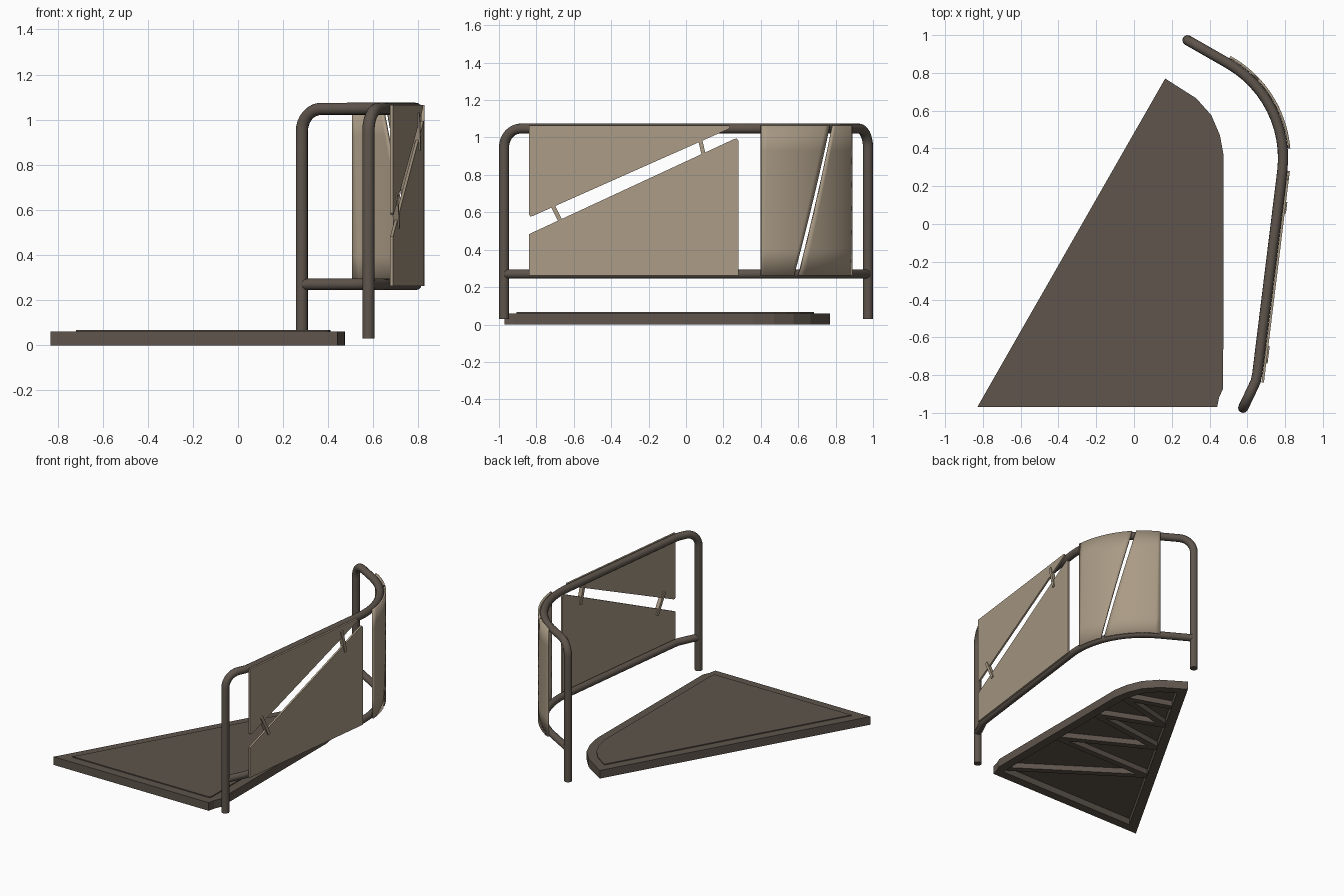
import bpy, bmesh, math
from mathutils import Vector

if "Cube" in bpy.data.objects:
    bpy.data.objects.remove(bpy.data.objects["Cube"])


def material(name, rgb):
    m = bpy.data.materials.new(name)
    m.diffuse_color = (*rgb, 1)
    m.use_nodes = True
    m.node_tree.nodes["Principled BSDF"].inputs["Base Color"].default_value = m.diffuse_color
    return m


FRAME = material("dark brown metal", (0.112, 0.090, 0.072))
PANEL = material("tan panel", (0.40, 0.325, 0.235))


def finish(bm, name, mat):
    bmesh.ops.recalc_face_normals(bm, faces=bm.faces)
    me = bpy.data.meshes.new(name)
    bm.to_mesh(me)
    bm.free()
    ob = bpy.data.objects.new(name, me)
    bpy.context.collection.objects.link(ob)
    me.materials.append(mat)
    return ob


def smooth(ob):
    bpy.ops.object.select_all(action='DESELECT')
    ob.select_set(True)
    bpy.context.view_layer.objects.active = ob
    bpy.ops.object.shade_smooth_by_angle(angle=math.radians(40))


def prism(name, low, high, mat):
    """Solid between two matching loops of 3D points."""
    bm = bmesh.new()
    a = [bm.verts.new(p) for p in low]
    b = [bm.verts.new(p) for p in high]
    bm.faces.new(a)
    bm.faces.new(b)
    n = len(a)
    for i in range(n):
        j = (i + 1) % n
        bm.faces.new((a[i], a[j], b[j], b[i]))
    return finish(bm, name, mat)


def slab(name, pts, z0, z1, mat):
    return prism(name, [(x, y, z0) for x, y in pts], [(x, y, z1) for x, y in pts], mat)


# Platform: rim ring with a raised deck plate inside it
outer = [(-.83, -.97), (.44, -.97), (.45, -.92), (.472, -.87), (.475, .36),
         (.455, .47), (.41, .575), (.33, .665), (.165, .77)]
inner = [(-.718, -.905), (.40, -.905), (.405, -.89), (.407, -.86), (.41, .37),
         (.39, .46), (.355, .54), (.295, .61), (.19, .685)]
bm = bmesh.new()
loops = [[bm.verts.new((x, y, z)) for x, y in pts]
         for pts, z in ((outer, 0), (outer, .06), (inner, .06), (inner, 0))]
for k in range(4):
    a, b = loops[k], loops[(k + 1) % 4]
    for i in range(len(a)):
        j = (i + 1) % len(a)
        bm.faces.new((a[i], a[j], b[j], b[i]))
finish(bm, "platform_rim", FRAME)
slab("platform_deck", inner, .048, .067, FRAME)

# Zigzag ribs under the deck
h0, h1 = Vector((-.718, -.905)), Vector((.19, .685))
zig = [Vector((.40, -.87)), h0.lerp(h1, .36), Vector((.41, -.33)), h0.lerp(h1, .57),
       Vector((.41, .08)), h0.lerp(h1, .74), Vector((.405, .38)), h0.lerp(h1, .88)]
for i in range(len(zig) - 1):
    p, q = zig[i], zig[i + 1]
    d = (q - p).normalized()
    s = Vector((-d.y, d.x)) * .022
    slab("platform_rib_%d" % (i + 1), [p + s, p - s, q - s, q + s], .008, .05, FRAME)

# Plan path shared by both rails: kink, straight run, arc, straight end
R, CX, CY = .577, .212, .349
A0, A1 = math.radians(-6.8), math.radians(60)
start, end = Vector((.578, -.973)), Vector((.283, .973))
plan = [Vector(p) for p in ((.632, -.86), (.645, -.83), (.653, -.79))]
for i in range(13):
    a = A0 + (A1 - A0) * i / 12
    plan.append(Vector((CX + R * math.cos(a), CY + R * math.sin(a))))


def tube(name, pts, r):
    cu = bpy.data.curves.new(name, 'CURVE')
    cu.dimensions = '3D'
    cu.bevel_depth = r
    cu.bevel_resolution = 4
    cu.use_fill_caps = True
    sp = cu.splines.new('POLY')
    sp.points.add(len(pts) - 1)
    for pt, co in zip(sp.points, pts):
        pt.co = (*co, 1)
    ob = bpy.data.objects.new(name, cu)
    bpy.context.collection.objects.link(ob)
    cu.materials.append(FRAME)
    bpy.ops.object.select_all(action='DESELECT')
    ob.select_set(True)
    bpy.context.view_layer.objects.active = ob
    bpy.ops.object.convert(target='MESH')
    smooth(bpy.context.view_layer.objects.active)


def post(base, toward, top=1.048, bend=.1):
    """Post from the foot up, through a quarter bend towards the rail."""
    d = (toward - base).normalized()
    pts = [(base.x, base.y, .03)]
    for i in range(9):
        t = math.pi / 2 * i / 8
        p = base + d * bend * (1 - math.cos(t))
        pts.append((p.x, p.y, top - bend + bend * math.sin(t)))
    return pts


tube("posts_and_top_rail", post(start, plan[0]) + [(p.x, p.y, 1.048) for p in plan]
     + post(end, plan[-1])[::-1], .027)
tube("lower_rail", [(p.x, p.y, .27) for p in [start] + plan + [end]], .025)


# Flat panels and clips, drawn in (y, z) and laid along the straight rail run
def flat(name, pts, off0, off1, mat):
    def lay(off):
        return [(.785 + .1225 * (y - .28) + off, y, z) for y, z in pts]
    return prism(name, lay(off0), lay(off1), mat)


flat("lower_flat_panel", [(-.84, .262), (.28, .262), (.28, .983), (.272, .994),
                          (.26, .993), (-.84, .483)], .027, .040, PANEL)
flat("upper_flat_panel", [(-.84, .587), (-.832, .578), (-.82, .58), (.22, 1.042),
                          (.235, 1.05), (.23, 1.064), (-.84, 1.064)], .027, .040, PANEL)
for i, (a, b) in enumerate((((-.73, .67), (-.655, .52)), ((.065, 1.03), (.105, .865)))):
    p, q = Vector(a), Vector(b)
    d = (q - p).normalized()
    s = Vector((-d.y, d.x)) * .011
    flat("panel_clip_%d" % (i + 1), [p + s, p - s, q - s, q + s], .020, .047, PANEL)


# Curved panels around the arc, separated by a slanted slit
def curved(name, bottom, top, cols=12, rows=6):
    bm = bmesh.new()
    grid = []
    for r in range(rows + 1):
        t = r / rows
        lo = bottom[0] + (top[0] - bottom[0]) * t
        hi = bottom[1] + (top[1] - bottom[1]) * t
        row = []
        for c in range(cols + 1):
            a = math.radians(lo + (hi - lo) * c / cols)
            row.append(bm.verts.new((CX + (R + .034) * math.cos(a),
                                     CY + (R + .034) * math.sin(a), .262 + .802 * t)))
        grid.append(row)
    for r in range(rows):
        for c in range(cols):
            bm.faces.new((grid[r][c], grid[r][c + 1], grid[r + 1][c + 1], grid[r + 1][c]))
    ob = finish(bm, name, PANEL)
    smooth(ob)
    mod = ob.modifiers.new("thickness", 'SOLIDIFY')
    mod.thickness = .013
    mod.offset = 0


curved("curved_panel_near", (4.8, 21.8), (4.8, 43.0))
curved("curved_panel_far", (24.4, 61), (45.6, 61))
